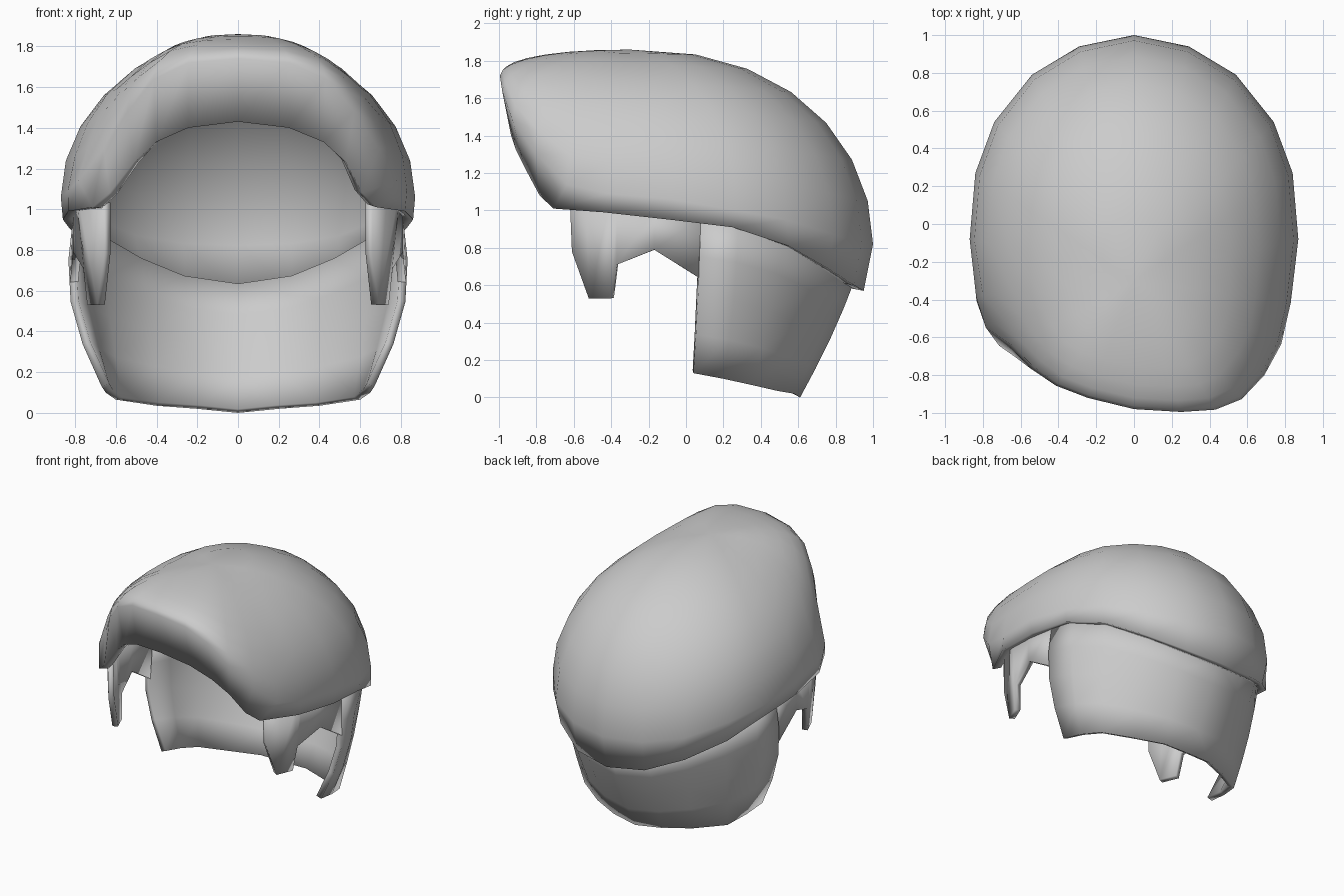
import bpy
import bmesh
import math
from mathutils import Vector

default_cube = bpy.data.objects.get("Cube")
if default_cube:
    bpy.data.objects.remove(default_cube, do_unlink=True)

# One plain grey for the whole hairpiece
grey = bpy.data.materials.new("hair_grey")
grey.use_nodes = True
hair_colour = (0.6, 0.6, 0.6, 1)
grey.diffuse_color = hair_colour
shader = next(n for n in grey.node_tree.nodes if n.type == "BSDF_PRINCIPLED")
shader.inputs["Base Color"].default_value = hair_colour
shader.inputs["Roughness"].default_value = 0.7


def make_shell(name, columns, thickness, closed=False, apex=None, mirror=False):
    """Skin columns of points (bottom to top), then thicken inwards."""
    bm = bmesh.new()
    grid = [[bm.verts.new(point) for point in column] for column in columns]
    pairs = list(zip(grid, grid[1:]))
    if closed:
        pairs.append((grid[-1], grid[0]))
    tip = bm.verts.new(apex) if apex else None
    for left, right in pairs:
        for row in range(len(left) - 1):
            bm.faces.new((left[row], right[row], right[row + 1], left[row + 1]))
        if tip:
            bm.faces.new((left[-1], right[-1], tip))
    mesh = bpy.data.meshes.new(name)
    bm.to_mesh(mesh)
    bm.free()
    obj = bpy.data.objects.new(name, mesh)
    bpy.context.collection.objects.link(obj)
    mesh.materials.append(grey)
    if mirror:
        modifier = obj.modifiers.new("both_sides", "MIRROR")
        modifier.use_clip = True
    solid = obj.modifiers.new("thickness", "SOLIDIFY")
    solid.thickness = thickness
    solid.offset = -1
    bpy.ops.object.select_all(action="DESELECT")
    obj.select_set(True)
    bpy.context.view_layer.objects.active = obj
    bpy.ops.object.shade_smooth_by_angle(angle=math.radians(50))
    return obj


def clamp(value, low, high):
    return min(max(value, low), high)


def sweep_fringe(point):
    """Sweep the fringe to one side, and flare the tip of its short side."""
    weight = clamp((-point.y - 0.3) / 0.5, 0, 1)
    flare = clamp(0.07 - 0.5 * (point.z - 1.02), -0.05, 0.07)
    scale = 1 + flare * weight * clamp(-2 * point.x, 0, 1)
    return Vector((point.x * scale,
                   point.y * scale - 0.1 * point.x * weight, point.z))


# Upper hair: lower rim and widest line, from the middle of the front to the back
rim = [(0, -.93, 1.43), (.25, -.91, 1.4), (.42, -.87, 1.33), (.53, -.81, 1.23),
       (.61, -.73, 1.08), (.68, -.66, 1.01), (.82, -.42, .99), (.86, -.08, .95),
       (.83, .25, .91), (.73, .55, .81), (.52, .76, .69), (.28, .9, .6),
       (0, .95, .57)]
widest = [(0, -.98, 1.74), (.25, -.97, 1.72), (.43, -.94, 1.64), (.57, -.87, 1.48),
          (.69, -.74, 1.3), (.78, -.59, 1.14), (.83, -.4, 1.09), (.87, -.08, 1.06),
          (.84, .27, 1), (.74, .54, .95), (.54, .79, .87), (.29, .94, .83),
          (0, 1, .82)]
crown = Vector((0, -.3, 1.86))
steps = 7


def dome_column(low, wide, side):
    """Rim point, then a quarter oval from the widest line to the crown."""
    low = Vector((low[0] * side, low[1], low[2]))
    wide = Vector((wide[0] * side, wide[1], wide[2]))
    fullness = 1.15 - 0.28 * abs(wide.y)
    column = [sweep_fringe(low)]
    for step in range(steps):
        turn = math.pi / 2 * step / steps
        point = crown.lerp(wide, math.cos(turn) ** fullness)
        point.z = wide.z + (crown.z - wide.z) * math.sin(turn)
        column.append(sweep_fringe(point))
    return column


half = list(zip(rim, widest))
dome = [dome_column(low, wide, 1) for low, wide in half]
dome += [dome_column(low, wide, -1) for low, wide in reversed(half[1:-1])]
make_shell("upper_hair", dome, 0.06, closed=True, apex=crown)

# Sideburns and the hair above the ears: bottom and top of each column
sideburn = [((.66, -.61, .78), (.66, -.62, 1.03)),
            ((.69, -.52, .53), (.73, -.53, 1.03)),
            ((.74, -.4, .53), (.78, -.41, 1.03)),
            ((.76, -.37, .71), (.79, -.37, 1.03)),
            ((.81, -.17, .79), (.81, -.17, 1)),
            ((.825, .07, .64), (.81, .08, .96))]
make_shell("sideburns", [[Vector(p) for p in column] for column in sideburn],
           0.04, mirror=True)

# Hair at the back of the head, tapering in to the nape
nape = [((.67, .04, .13), (.81, .08, .96)),
        ((.65, .2, .1), (.79, .28, .93)),
        ((.6, .36, .065), (.69, .52, .86)),
        ((.4, .49, .035), (.5, .72, .75)),
        ((.2, .58, .02), (.28, .85, .66)),
        ((0, .61, 0), (0, .9, .62))]


def bulged_column(bottom, top, rows=4):
    """Straight from nape to rim, swelling outwards near the ears."""
    bottom, top = Vector(bottom), Vector(top)
    outward = Vector((bottom.x, bottom.y, 0)).normalized()
    bulge = max(0.015, 0.09 - 0.2 * bottom.y)
    return [bottom.lerp(top, row / rows)
            + outward * bulge * math.sin(math.pi * row / rows)
            for row in range(rows + 1)]


make_shell("back_hair", [bulged_column(*column) for column in nape],
           0.04, mirror=True)
